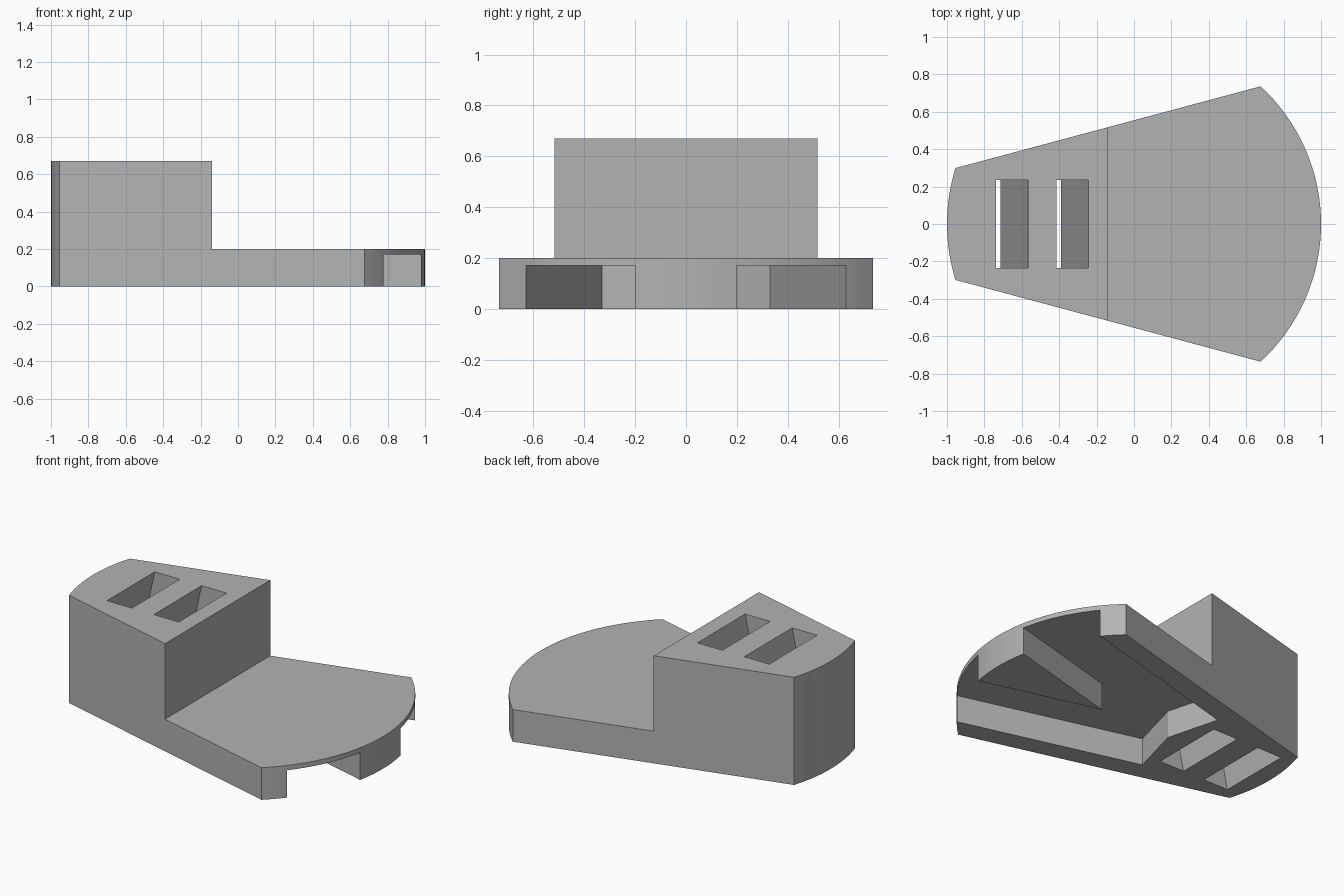
import bpy, bmesh
from math import sin, cos, tan, radians

cube = bpy.data.objects.get("Cube")
if cube:
    bpy.data.objects.remove(cube, do_unlink=True)

TAPER = tan(radians(15))
HEIGHT, STEP, STEP_X = 0.67, 0.2, -0.14

grey = bpy.data.materials.new("plain grey")
grey.use_nodes = True
colour = (0.45, 0.45, 0.45, 1)
grey.diffuse_color = colour
grey.node_tree.nodes["Principled BSDF"].inputs["Base Color"].default_value = colour


def prism(name, outline, z0, z1, shear=0):
    """Extrude a plan outline from z0 to z1, leaning along x by shear per unit of height."""
    bm = bmesh.new()
    low = [bm.verts.new((x + shear * z0, y, z0)) for x, y in outline]
    high = [bm.verts.new((x + shear * z1, y, z1)) for x, y in outline]
    bm.faces.new(low)
    bm.faces.new(high)
    for i in range(len(low)):
        j = (i + 1) % len(low)
        bm.faces.new((low[i], low[j], high[j], high[i]))
    bmesh.ops.recalc_face_normals(bm, faces=bm.faces)
    mesh = bpy.data.meshes.new(name)
    bm.to_mesh(mesh)
    bm.free()
    mesh.materials.append(grey)
    obj = bpy.data.objects.new(name, mesh)
    bpy.context.collection.objects.link(obj)
    return obj


def cut(target, cutter):
    cutter.hide_render = True
    mod = target.modifiers.new("cut", 'BOOLEAN')
    mod.operation, mod.solver, mod.object = 'DIFFERENCE', 'EXACT', cutter
    bpy.context.view_layer.objects.active = target
    bpy.ops.object.modifier_apply(modifier=mod.name)
    bpy.data.objects.remove(cutter, do_unlink=True)


def arc(start, end, steps):
    angles = [radians(start + (end - start) * i / steps) for i in range(steps + 1)]
    return [(cos(a), sin(a)) for a in angles]


def rectangle(x0, x1, half):
    return [(x0, -half), (x1, -half), (x1, half), (x0, half)]


# Tapered body between a wide and a narrow arc of one circle
body = prism("stepped_body", arc(-47.4, 47.4, 40) + arc(162.6, 197.4, 16), 0, HEIGHT)

# Low platform
cut(body, prism("step_cutter", rectangle(STEP_X, 1.5, 1.5), STEP, 1))

# Forked groove underneath, leaving a central wedge and two side rails
side = [(-0.338, 0.33), (1.1, 0.33 + TAPER * 1.438), (1.1, TAPER * 0.863)]
mirrored = [(x, -y) for x, y in reversed(side)]
groove = [(-0.25, 0)] + side + [(0.237, 0)] + mirrored
cut(body, prism("groove_cutter", groove, -0.1, 0.17))

# Two slanted slots through the tall block
for x in (-0.91, -0.587):
    slot = rectangle(x + 0.025, x + 0.197, 0.235)
    cut(body, prism("slot_cutter", slot, -0.1, HEIGHT + 0.1, shear=0.147 / HEIGHT))

# Smooth arcs, sharp corners
bpy.ops.object.select_all(action='DESELECT')
body.select_set(True)
bpy.context.view_layer.objects.active = body
bpy.ops.object.shade_smooth_by_angle(angle=radians(12))
